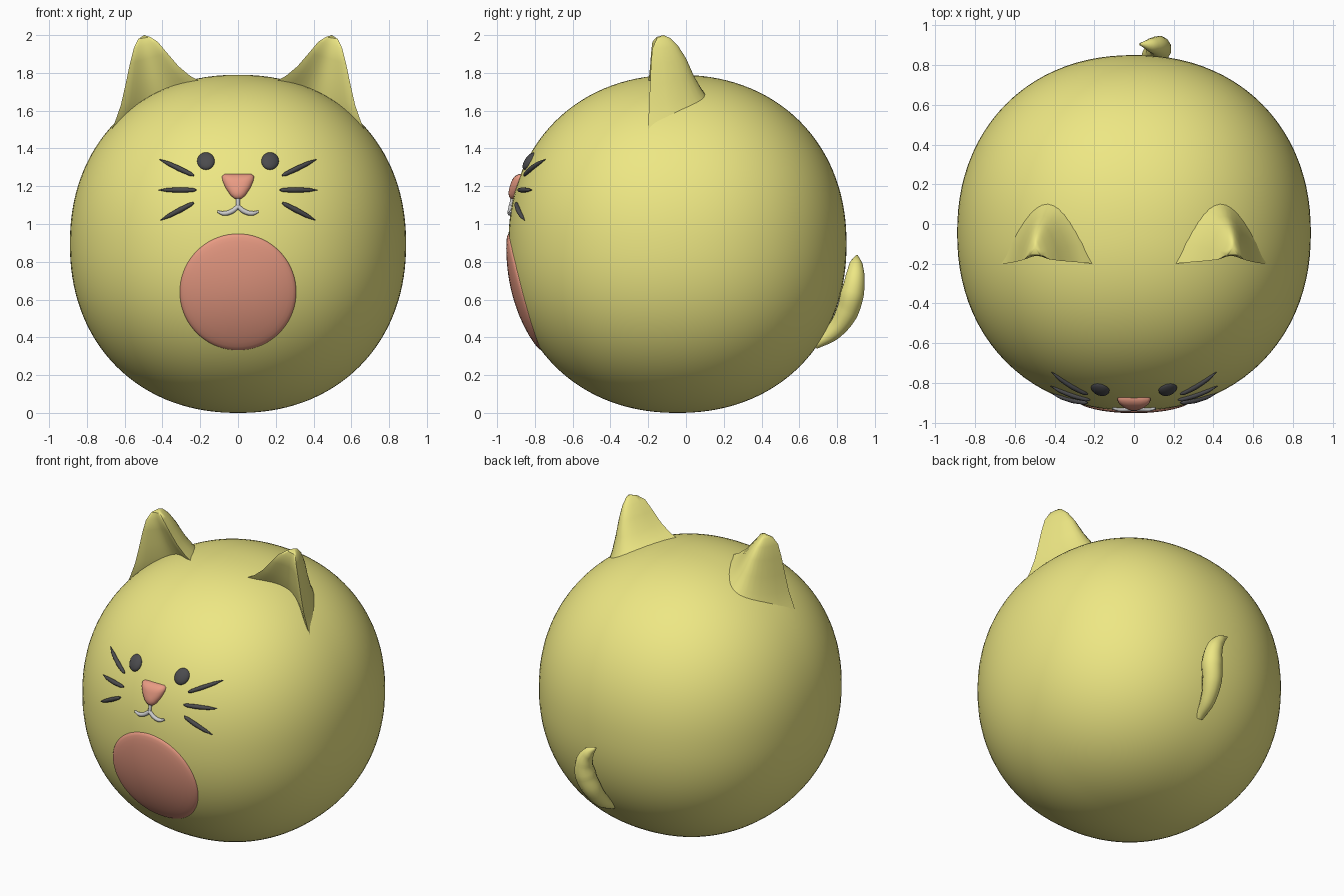
import bpy, bmesh, math

if "Cube" in bpy.data.objects:
    bpy.data.objects.remove(bpy.data.objects["Cube"])

P = 2.15                                   # roundness of the body (2 = ellipsoid)
RX, RY, RZ, CY, CZ = 0.89, 0.895, 0.895, -0.045, 0.895


def material(name, rgb):
    m = bpy.data.materials.new(name)
    m.diffuse_color = (*rgb, 1)
    m.use_nodes = True
    m.node_tree.nodes["Principled BSDF"].inputs["Base Color"].default_value = m.diffuse_color
    return m


YELLOW = material("yellow", (0.85, 0.80, 0.23))
PINK = material("pink", (0.82, 0.33, 0.23))
DARK = material("dark", (0.07, 0.07, 0.075))


def front(x, z):
    """y of the body's front surface at x, z"""
    rest = 1 - abs(x / RX) ** P - abs((z - CZ) / RZ) ** P
    return CY - RY * max(rest, 0) ** (1 / P)


def finish(bm, name, mat, angle=50):
    bmesh.ops.recalc_face_normals(bm, faces=bm.faces)
    me = bpy.data.meshes.new(name)
    bm.to_mesh(me)
    bm.free()
    ob = bpy.data.objects.new(name, me)
    bpy.context.collection.objects.link(ob)
    me.materials.append(mat)
    bpy.ops.object.select_all(action='DESELECT')
    ob.select_set(True)
    bpy.context.view_layer.objects.active = ob
    bpy.ops.object.shade_smooth_by_angle(angle=math.radians(angle))
    return ob


def loft(bm, rings, tip):
    """bridge closed rings of points and close the end on a tip point"""
    vs = [[bm.verts.new(p) for p in r] for r in rings]
    n = len(vs[0])
    for a, b in zip(vs, vs[1:]):
        for i in range(n):
            j = (i + 1) % n
            bm.faces.new((a[i], a[j], b[j], b[i]))
    t = bm.verts.new(tip)
    for i in range(n):
        bm.faces.new((vs[-1][i], vs[-1][(i + 1) % n], t))
    return vs


def patch(name, outline, cx, cz, height, power, mat):
    """domed pad lying on the front of the body"""
    bm = bmesh.new()
    rings = [[(x, front(x, z) + 0.02, z) for x, z in outline]]
    for s in (1, 0.98, 0.94, 0.87, 0.75, 0.6, 0.45, 0.3, 0.15):
        ring = []
        for x, z in outline:
            px, pz = cx + (x - cx) * s, cz + (z - cz) * s
            ring.append((px, front(px, pz) - height * (1 - s ** power) ** 0.5, pz))
        rings.append(ring)
    loft(bm, rings, (cx, front(cx, cz) - height, cz))
    return finish(bm, name, mat, 70)


def circle(cx, cz, r, n=48):
    return [(cx + r * math.cos(2 * math.pi * i / n), cz + r * math.sin(2 * math.pi * i / n))
            for i in range(n)]


def tube(name, pts, mat=None, res=6):
    """tapered tube through (x, y, z, radius) points"""
    cu = bpy.data.curves.new(name, 'CURVE')
    cu.dimensions = '3D'
    cu.bevel_depth, cu.bevel_resolution, cu.resolution_u = 1, 4, res
    cu.use_fill_caps = True
    sp = cu.splines.new('BEZIER')
    sp.bezier_points.add(len(pts) - 1)
    for bp, (x, y, z, r) in zip(sp.bezier_points, pts):
        bp.co, bp.radius = (x, y, z), r
        bp.handle_left_type = bp.handle_right_type = 'AUTO'
    ob = bpy.data.objects.new(name, cu)
    bpy.context.collection.objects.link(ob)
    if mat:
        cu.materials.append(mat)
    bpy.ops.object.select_all(action='DESELECT')
    ob.select_set(True)
    bpy.context.view_layer.objects.active = ob
    bpy.ops.object.convert(target='MESH')
    bpy.ops.object.shade_smooth_by_angle(angle=math.radians(60))


# body: slightly squared sphere
bm = bmesh.new()
bmesh.ops.create_uvsphere(bm, u_segments=96, v_segments=64, radius=1)
for v in bm.verts:
    k = sum(abs(c) ** P for c in v.co) ** (-1 / P)
    v.co = (v.co.x * k * RX, CY + v.co.y * k * RY, CZ + v.co.z * k * RZ)
finish(bm, "body", YELLOW)

# ears: outer x, z / inner x, z / front y / back y for each section
EAR = [(0.71, 1.42, 0.14, 1.70, -0.20, 0.19),
       (0.655, 1.53, 0.20, 1.755, -0.20, 0.13),
       (0.62, 1.63, 0.255, 1.785, -0.195, 0.085),
       (0.595, 1.74, 0.315, 1.835, -0.19, 0.04),
       (0.572, 1.85, 0.375, 1.905, -0.185, 0.0),
       (0.552, 1.93, 0.425, 1.965, -0.178, -0.045),
       (0.528, 1.98, 0.465, 1.99, -0.155, -0.085)]
N = 14
for side, label in ((-1, "left"), (1, "right")):
    rings = []
    for k, (ox, oz, ix, iz, f, b) in enumerate(EAR):
        dent = 0.42 * (b - f) * (1 - (k / 6) ** 2)
        ring = []
        for i in range(2 * N):
            u = i / N if i <= N else 2 - i / N
            w = math.sin(math.pi * u)
            y = f + dent * max(w, 0) ** 1.3 if i <= N else f + (b - f) * max(w, 0) ** 0.75
            ring.append((side * (ix + (ox - ix) * u), y, iz + (oz - iz) * u))
        rings.append(ring)
    bm = bmesh.new()
    base = loft(bm, rings, (side * 0.497, -0.12, 2.0))[0]
    bm.faces.new(base)
    finish(bm, "ear_" + label, YELLOW)

# tail: curled taper
tube("tail", [(0.06, 0.68, 0.36, 0.025), (0.075, 0.78, 0.43, 0.045), (0.10, 0.85, 0.53, 0.06),
              (0.125, 0.88, 0.63, 0.064), (0.12, 0.895, 0.72, 0.052),
              (0.085, 0.90, 0.785, 0.036), (0.03, 0.905, 0.832, 0.006)], YELLOW)

# belly spot
patch("belly_spot", circle(0, 0.64, 0.308, 72), 0, 0.64, 0.012, 12, PINK)

# nose: rounded triangle
half = [(0.0, 1.265), (0.04, 1.265), (0.07, 1.264), (0.084, 1.255), (0.083, 1.232), (0.065, 1.19),
        (0.04, 1.152), (0.02, 1.135), (0.0, 1.13)]
patch("nose", half + [(-x, z) for x, z in half[-2:0:-1]], 0, 1.21, 0.035, 3, PINK)

# mouth
tube("mouth_stem", [(0, front(0, z) - 0.004, z, 0.010) for z in (1.145, 1.115, 1.085)])
for side, label in ((-1, "left"), (1, "right")):
    arm = [(0, 1.092, 0.012), (0.035, 1.066, 0.013), (0.075, 1.056, 0.012), (0.108, 1.066, 0.006)]
    tube("mouth_" + label, [(side * x, front(x, z) - 0.004, z, r) for x, z, r in arm])

    # eyes
    patch("eye_" + label, circle(side * 0.17, 1.333, 0.046), side * 0.17, 1.333, 0.025, 2, DARK)

    # whiskers: spindles following the body
    for n, (x0, z0, x1, z1) in enumerate([(0.235, 1.257, 0.415, 1.342), (0.222, 1.18, 0.42, 1.18),
                                          (0.235, 1.112, 0.41, 1.02)]):
        pts = []
        for t, r in ((0, 0.005), (0.1, 0.011), (0.4, 0.014), (0.75, 0.011), (1, 0.002)):
            x, z = x0 + (x1 - x0) * t, z0 + (z1 - z0) * t
            pts.append((side * x, front(x, z) - 0.005, z, r))
        tube(f"whisker_{label}_{n + 1}", pts, DARK)
